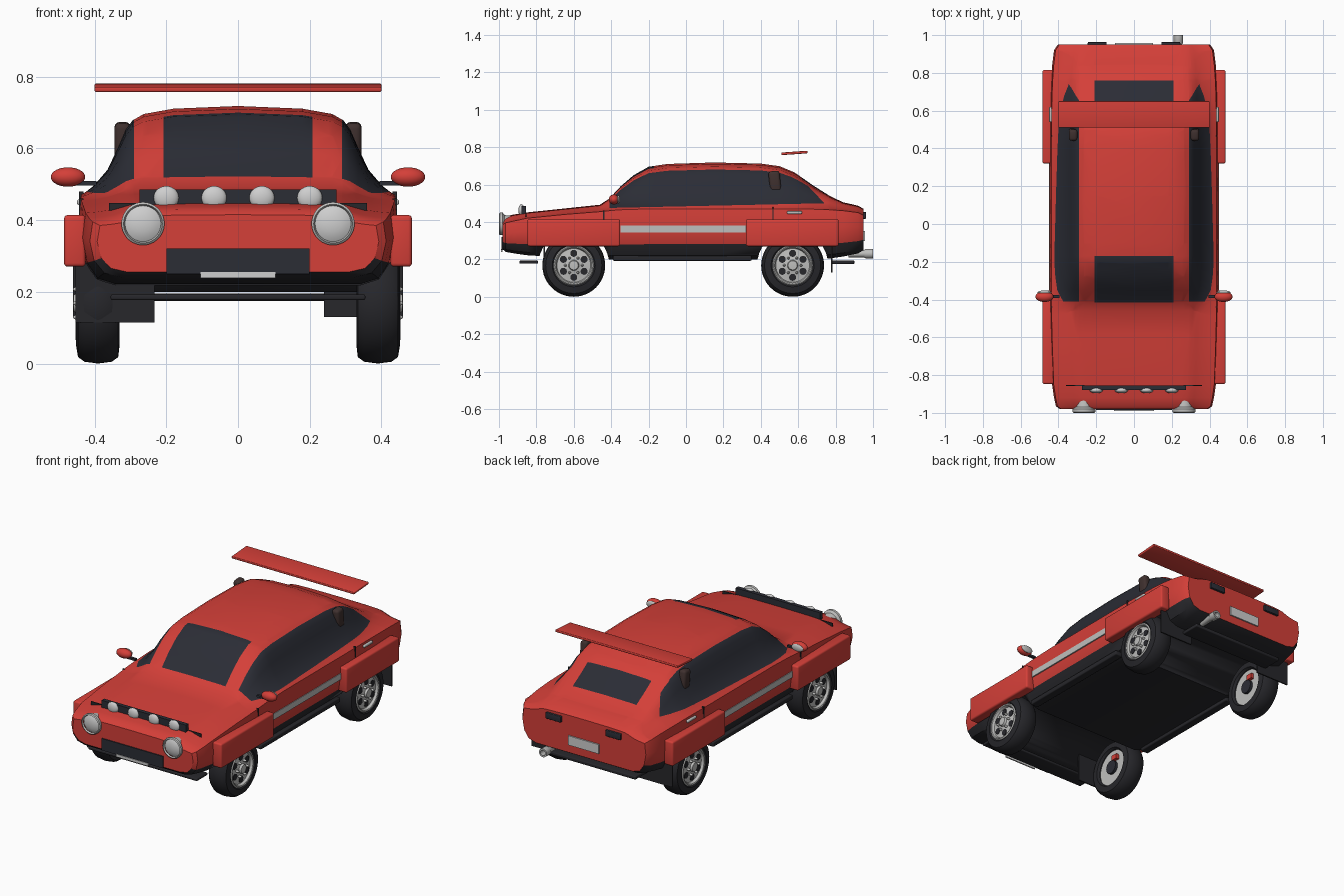
import bpy, bmesh, math
from mathutils import Vector, Matrix

cube = bpy.data.objects.get("Cube")
if cube:
    bpy.data.objects.remove(cube, do_unlink=True)


def material(name, rgb):
    m = bpy.data.materials.new(name)
    m.use_nodes = True
    m.diffuse_color = (*rgb, 1)
    m.node_tree.nodes["Principled BSDF"].inputs["Base Color"].default_value = (*rgb, 1)
    return m


RED = material("red paint", (0.66, 0.05, 0.04))
DARK = material("dark glass and trim", (0.024, 0.026, 0.036))
RUBBER = material("black rubber", (0.02, 0.02, 0.024))
SILVER = material("silver", (0.52, 0.52, 0.51))
LENS = material("pale lens", (0.62, 0.62, 0.62))
BROWN = material("dark brown", (0.05, 0.03, 0.028))


def finish(name, bm, mats, angle=35):
    bmesh.ops.recalc_face_normals(bm, faces=bm.faces[:])
    me = bpy.data.meshes.new(name)
    bm.to_mesh(me)
    bm.free()
    for m in mats:
        me.materials.append(m)
    ob = bpy.data.objects.new(name, me)
    bpy.context.collection.objects.link(ob)
    bpy.ops.object.select_all(action="DESELECT")
    ob.select_set(True)
    bpy.context.view_layer.objects.active = ob
    bpy.ops.object.shade_smooth_by_angle(angle=math.radians(angle))
    return ob


def box(name, loc, size, mat, bevel=0.0, tilt=0.0):
    bm = bmesh.new()
    bmesh.ops.create_cube(bm, size=1)
    bmesh.ops.scale(bm, vec=size, verts=bm.verts)
    if bevel:
        bmesh.ops.bevel(bm, geom=bm.edges[:], offset=bevel, segments=3, profile=0.5, affect="EDGES")
    bm.transform(Matrix.Translation(loc) @ Matrix.Rotation(tilt, 4, "X"))
    return finish(name, bm, [mat])


def ball(name, loc, size, mat):
    bm = bmesh.new()
    bmesh.ops.create_uvsphere(bm, u_segments=24, v_segments=14, radius=1)
    bm.transform(Matrix.Translation(loc) @ Matrix.Diagonal((*size, 1)))
    return finish(name, bm, [mat])


def lathe(name, profile, loc, axis, mat, steps=36):
    """Spin (radius, distance) points about an axis through loc."""
    bm = bmesh.new()
    vs = [bm.verts.new((r, 0, d)) for r, d in profile]
    edges = [bm.edges.new(p) for p in zip(vs, vs[1:])]
    bmesh.ops.spin(bm, geom=vs + edges, cent=(0, 0, 0), axis=(0, 0, 1), angle=math.tau, steps=steps)
    bmesh.ops.remove_doubles(bm, verts=bm.verts[:], dist=0.0002)
    turn = Vector((0, 0, 1)).rotation_difference(Vector(axis)).to_matrix().to_4x4()
    bm.transform(Matrix.Translation(loc) @ turn)
    return finish(name, bm, [mat])


WHEEL_Y, AXLE_Z, WELL_R = (-0.6, 0.57), 0.168, 0.19

# Body stations: y, half width, bottom, shoulder, top
STATIONS = [
    (-.98, .385, .255, .385, .415), (-.965, .405, .24, .395, .43), (-.92, .415, .232, .405, .44),
    (-.85, .425, .222, .42, .451), (-.65, .432, .21, .44, .472), (-.46, .437, .2, .455, .492),
    (-.41, .438, .2, .46, .525), (-.35, .438, .2, .465, .59), (-.28, .438, .2, .467, .65),
    (-.2, .438, .2, .47, .695), (-.1, .438, .2, .47, .71), (.15, .438, .2, .47, .718),
    (.4, .438, .2, .47, .712), (.5, .437, .2, .47, .698), (.58, .436, .2, .47, .665),
    (.68, .434, .2, .468, .595), (.77, .43, .205, .465, .538), (.84, .425, .215, .46, .505),
    (.92, .415, .232, .45, .487), (.95, .395, .25, .435, .47)]
LOWER = [(0, 0), (.8, 0), (.92, .08), (.99, .3), (1.02, .65), (1, 1)]
UPPER = [(.965, .04), (.92, .1), (.83, .285), (.765, .53), (.715, .735), (.67, .84), (.6, .91), (.41, .97), (0, 1)]

bm = bmesh.new()
rings = []
for y, w, zb, zs, zt in STATIONS:
    half = [(u * w, zb + t * (zs - zb)) for u, t in LOWER] + [(u * w, zs + t * (zt - zs)) for u, t in UPPER]
    loop = half + [(-x, z) for x, z in half[-2:0:-1]]
    rings.append([bm.verts.new((x, y, z)) for x, z in loop])
for a, b in zip(rings, rings[1:]):
    for i in range(len(a)):
        j = (i + 1) % len(a)
        bm.faces.new((a[i], a[j], b[j], b[i]))
bm.faces.new(rings[0])
bm.faces.new(rings[-1])
body = finish("body", bm, [RED, DARK, RUBBER])

# Wheel wells cut across the body
for y in WHEEL_Y:
    cutter = lathe("well_cutter", [(0, -.6), (WELL_R, -.6), (WELL_R, .6), (0, .6)], (0, y, AXLE_Z), (1, 0, 0), RUBBER)
    cutter.hide_render = True
    bpy.context.view_layer.objects.active = body
    mod = body.modifiers.new("well", "BOOLEAN")
    mod.operation, mod.solver, mod.object = "DIFFERENCE", "EXACT", cutter
    bpy.ops.object.modifier_apply(modifier=mod.name)
    bpy.data.objects.remove(cutter, do_unlink=True)

# Windows: cut their outlines into the body, then colour the faces inside
SIDE = [(-.41, .475), (.74, .5), (.65, .595), (.5, .675), (.38, .687), (-.18, .687), (-.27, .64), (-.41, .52)]
SIDE_EDGES = [(Vector((0, *p)), Vector((0, p[1] - q[1], q[0] - p[0])).normalized())
              for p, q in zip(SIDE, SIDE[1:] + SIDE[:1])]
PANES = [(-.415, -.17), (.62, .76)]
PANE_X, SIDE_X = .208, .29
cuts = SIDE_EDGES + [(Vector((s * x, 0, 0)), Vector((1, 0, 0))) for s in (-1, 1) for x in (PANE_X, SIDE_X)]
cuts += [(Vector((0, y, 0)), Vector((0, 1, 0))) for pane in PANES for y in pane]
bm = bmesh.new()
bm.from_mesh(body.data)
for co, no in cuts:
    faces = [f for f in bm.faces if f.calc_center_median().z > .44]
    edges = {e for f in faces for e in f.edges}
    verts = {v for f in faces for v in f.verts}
    bmesh.ops.bisect_plane(bm, geom=[*verts, *edges, *faces], plane_co=co, plane_no=no, dist=1e-5)
bm.normal_update()
for f in bm.faces:
    c, n = f.calc_center_median(), f.normal
    f.material_index = 0
    in_well = any(math.hypot(c.y - y, c.z - AXLE_Z) < WELL_R + .003 for y in WHEEL_Y) and abs(n.x) < .5
    if in_well or (n.z < -.3 and c.z < .3):
        f.material_index = 2
    elif abs(c.x) < PANE_X and n.z > 0 and any(a < c.y < b for a, b in PANES):
        f.material_index = 1
    elif abs(c.x) > SIDE_X and all((c - co).dot(no) > 0 for co, no in SIDE_EDGES):
        f.material_index = 1
bm.to_mesh(body.data)
bm.free()

# Front: grille, plate, bonnet seam, lamp bar, splitter
box("grille", (0, -.98, .285), (.4, .012, .07), DARK)
box("front_plate", (0, -.986, .247), (.21, .008, .016), LENS)
box("bonnet_seam", (0, -.855, .437), (.72, .005, .02), RUBBER)
box("lamp_bar", (0, -.868, .462), (.55, .024, .046), DARK)
for i in range(4):
    ball("spot_lamp", (-.2 + i * .4 / 3, -.88, .462), (.035, .016, .033), LENS)
box("front_splitter", (0, -.84, .185), (.71, .1, .016), RUBBER, .005)

# Rear: plate, skid, exhaust, wing
box("rear_plate", (0, .952, .325), (.2, .012, .055), LENS)
box("rear_skid", (0, .84, .185), (.6, .12, .02), RUBBER, .005)
lathe("exhaust", [(0, .02), (.016, .02), (.016, .13), (.025, .13), (.025, .09), (.019, .08), (.019, 0)],
      (.235, .87, .23), (0, 1, 0), SILVER, 20)
box("rear_wing", (0, .58, .769), (.8, .14, .014), RED, .004, math.radians(4))

# Mud flaps
for name, x, y, z in (("front_mud_flap", -.343, -.757, .2), ("rear_mud_flap", -.35, .78, .215),
                      ("rear_mud_flap", .35, .78, .215)):
    box(name, (x, y, z), (.22, .008, .17), RUBBER)

# Parts on both sides
for s in (-1, 1):
    for y in (-.6, .568):
        box("arch_flare", (s * .455, y, .342), (.06, .495, .144), RED, .01)
    box("side_stripe", (s * .444, -.015, .362), (.012, .67, .036), SILVER)
    box("sill", (s * .4, -.02, .206), (.05, .74, .028), RUBBER, .006)
    box("door_handle", (s * .438, .58, .45), (.022, .08, .015), SILVER, .005)
    box("door_seam", (s * .437, .465, .445), (.012, .006, .07), RUBBER)
    box("door_seam", (s * .437, -.44, .435), (.012, .006, .05), RUBBER)
    box("pillar_scoop", (s * .322, .475, .615), (.045, .06, .115), BROWN, .015, math.radians(6))
    box("mirror_arm", (s * .43, -.385, .503), (.07, .016, .012), DARK)
    ball("mirror_shell", (s * .474, -.385, .52), (.048, .028, .027), RED)
    ball("mirror_glass", (s * .474, -.362, .52), (.038, .01, .021), SILVER)
    box("tail_lamp", (s * .195, .953, .435), (.1, .02, .036), DARK, .004)
    lathe("headlight_rim", [(.042, 0), (.047, .035), (.06, .045), (.06, .06), (.054, .065), (.05, .055)],
          (s * .265, -.935, .39), (0, -1, 0), SILVER)
    lathe("headlight_lens", [(.051, .052), (.04, .058), (.022, .063), (0, .065)],
          (s * .265, -.935, .39), (0, -1, 0), LENS)

    # Wheels
    for y in WHEEL_Y:
        hub, out = (0, y, AXLE_Z), (s, 0, 0)
        lathe("tyre", [(.106, .345), (.115, .33), (.15, .334), (.163, .352), (.168, .39), (.163, .428),
                       (.15, .446), (.115, .452), (.105, .445)], hub, out, RUBBER, 48)
        lathe("wheel_rim", [(0, .352), (.108, .35), (.11, .445), (.102, .453), (.096, .45), (.09, .436),
                            (.04, .442), (.028, .446), (.024, .458), (0, .46)], hub, out, SILVER, 48)
        lathe("wheel_inner_hub", [(0, .335), (.04, .335), (.04, .36)], hub, out, DARK, 20)
        box("brake_caliper", (s * .342, y + .03, AXLE_Z + .05), (.02, .04, .03), RED)
        for i in range(6):
            a = math.tau * i / 6
            lathe("rim_hole", [(.019, .432), (.019, .4415), (0, .4415)],
                  (0, y + .064 * math.sin(a), AXLE_Z + .064 * math.cos(a)), out, RUBBER, 14)
            b = a + math.pi / 6
            ball("wheel_nut", (s * .446, y + .045 * math.sin(b), AXLE_Z + .045 * math.cos(b)), (.014, .007, .007), SILVER)
